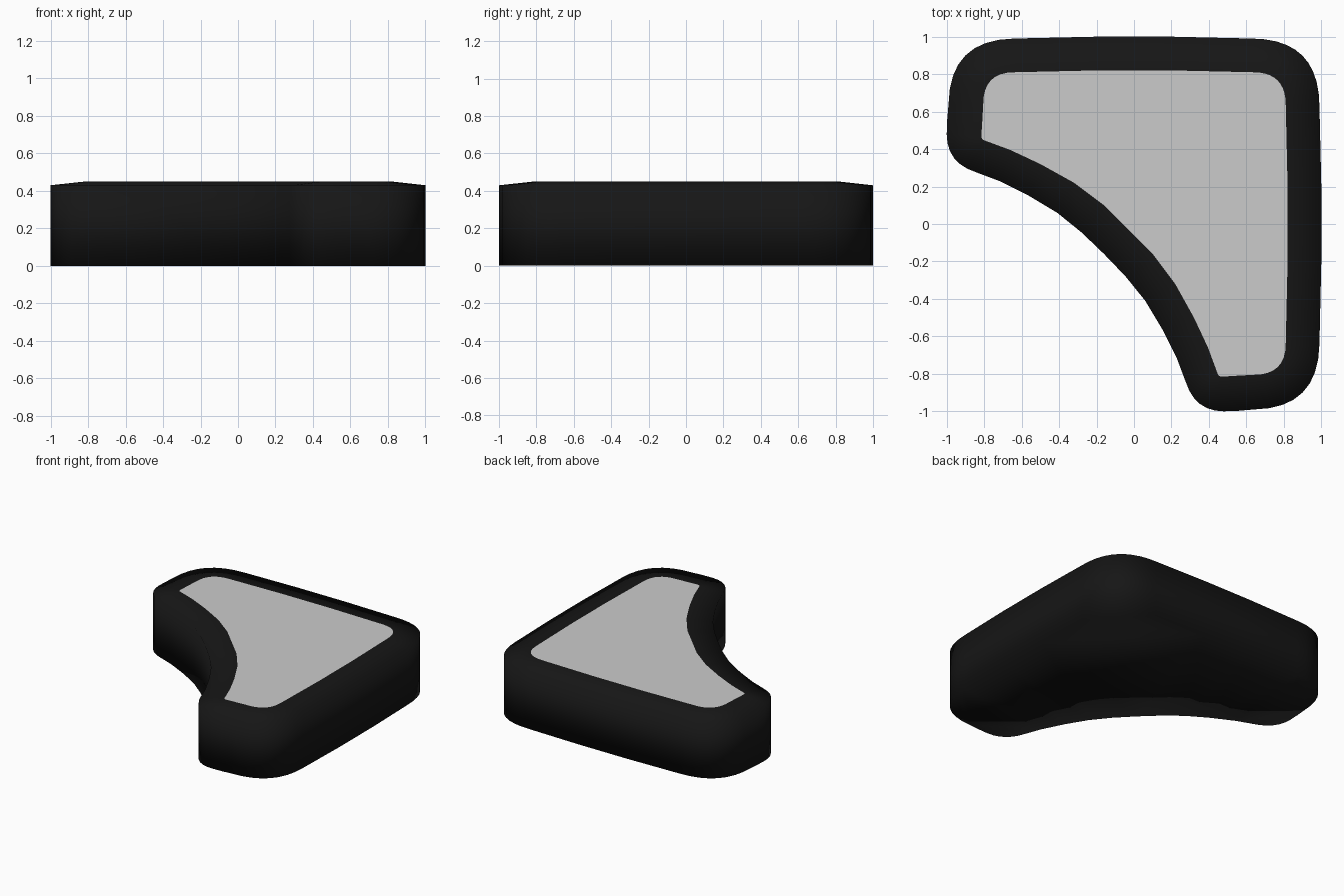
import bpy, bmesh

if "Cube" in bpy.data.objects:
    bpy.data.objects.remove(bpy.data.objects["Cube"])


def bend(p0, corner, p1, n):
    """Rounded corner from p0 to p1, pulled toward the corner point."""
    pts = []
    for i in range(n + 1):
        t = i / n
        pts.append(tuple((1 - t) ** 2 * a + 2 * t * (1 - t) * c + t * t * b
                         for a, c, b in zip(p0, corner, p1)))
    return pts


def outline(scoop, tip, left, wing, top, apex):
    """Half outline (left wing), then reflected across the line y = x."""
    half = list(scoop) + bend(*tip, 6) + [left] + bend(*wing, 8) + list(top)
    corner = bend(*apex, 10)
    half += corner[:6]
    # first and last points lie on the mirror line
    return half + [(y, x) for x, y in reversed(half[1:-1])]


def add_object(name, bm, color=None):
    bmesh.ops.recalc_face_normals(bm, faces=bm.faces[:])
    me = bpy.data.meshes.new(name)
    bm.to_mesh(me)
    bm.free()
    me.polygons.foreach_set("use_smooth", [True] * len(me.polygons))
    ob = bpy.data.objects.new(name, me)
    bpy.context.collection.objects.link(ob)
    if color:
        mat = bpy.data.materials.new(name + "_material")
        mat.diffuse_color = color
        mat.use_nodes = True
        mat.node_tree.nodes["Principled BSDF"].inputs["Base Color"].default_value = mat.diffuse_color
        me.materials.append(mat)
    return ob


# Outer wall and inner panel outlines, with matching point counts
outer = outline(
    [(-0.16, -0.16), (-0.28, -0.045), (-0.41, 0.06), (-0.56, 0.15), (-0.72, 0.23)],
    ((-0.84, 0.275), (-1.0, 0.325), (-1.0, 0.48)),
    (-0.997, 0.56),
    ((-0.99, 0.64), (-0.985, 0.985), (-0.64, 0.99)),
    [(-0.2, 1.0), (0.2, 1.0)],
    ((0.63, 0.99), (0.988, 0.988), (0.99, 0.63)))
inner = outline(
    [(-0.03, -0.03), (-0.16, 0.10), (-0.32, 0.22), (-0.50, 0.32), (-0.66, 0.395)],
    ((-0.795, 0.445), (-0.815, 0.45), (-0.815, 0.47)),
    (-0.81, 0.55),
    ((-0.805, 0.64), (-0.805, 0.81), (-0.64, 0.81)),
    [(-0.2, 0.82), (0.2, 0.82)],
    ((0.64, 0.81), (0.808, 0.808), (0.81, 0.64)))

# Black casing: base, wall and gently sloping rim
bm = bmesh.new()
rings = [[bm.verts.new((x, y, z)) for x, y in pts]
         for pts, z in ((outer, 0.0), (outer, 0.43), (inner, 0.45))]
n = len(outer)
for lo, hi in zip(rings, rings[1:]):
    for i in range(n):
        j = (i + 1) % n
        bm.faces.new((lo[i], lo[j], hi[j], hi[i]))
base = bm.faces.new(rings[0])
bmesh.ops.triangulate(bm, faces=[base])
add_object("casing", bm, (0.008, 0.008, 0.008, 1.0))

# Grey panel flush with the rim
bm = bmesh.new()
panel = bm.faces.new([bm.verts.new((x, y, 0.45)) for x, y in inner])
panel.normal_update()
if panel.normal.z < 0:
    panel.normal_flip()
bmesh.ops.triangulate(bm, faces=[panel])
me = bpy.data.meshes.new("top_panel")
bm.to_mesh(me)
bm.free()
ob = bpy.data.objects.new("top_panel", me)
bpy.context.collection.objects.link(ob)
